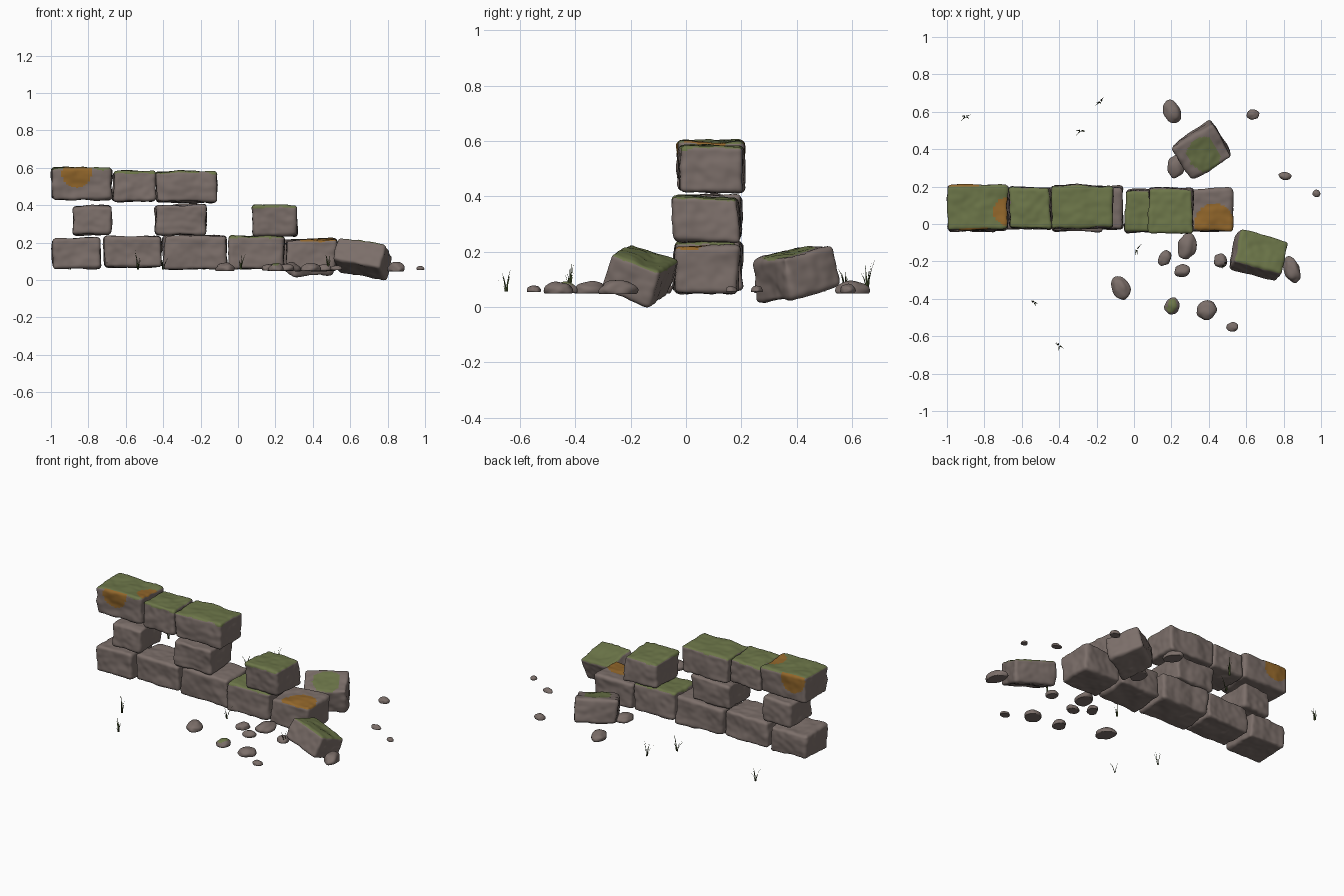
import bpy, bmesh, math, random
from mathutils import Vector, Euler, noise

if "Cube" in bpy.data.objects:
    bpy.data.objects.remove(bpy.data.objects["Cube"])

random.seed(7)


def material(name, rgb):
    m = bpy.data.materials.new(name)
    m.diffuse_color = (*rgb, 1)
    m.use_nodes = True
    m.node_tree.nodes["Principled BSDF"].inputs["Base Color"].default_value = m.diffuse_color
    return m


STONE = material("stone", (0.200, 0.158, 0.143))
MOSS = material("moss", (0.150, 0.180, 0.066))
LICHEN = material("orange_lichen", (0.290, 0.135, 0.024))
GRASS = material("grass", (0.040, 0.058, 0.016))


def finish(bm, name, mats, loc=(0, 0, 0), rot=(0, 0, 0), angle=40):
    me = bpy.data.meshes.new(name)
    bm.to_mesh(me)
    bm.free()
    for m in mats:
        me.materials.append(m)
    ob = bpy.data.objects.new(name, me)
    ob.location = loc
    ob.rotation_euler = [math.radians(a) for a in rot]
    bpy.context.collection.objects.link(ob)
    bpy.ops.object.select_all(action='DESELECT')
    ob.select_set(True)
    bpy.context.view_layer.objects.active = ob
    bpy.ops.object.shade_smooth_by_angle(angle=math.radians(angle))
    return ob


def block(name, centre, half, rot=(0, 0, 0), moss=None, lichen=(), seed=0):
    """Weathered block. moss: None, 'top' or (x, y, radius) on its top.
    lichen: (side, u, v, radius) discs in block space; side is an axis name."""
    bm = bmesh.new()
    bmesh.ops.create_cube(bm, size=2)
    bmesh.ops.subdivide_edges(bm, edges=bm.edges[:], cuts=24, use_grid_fill=True)
    h = Vector(half)
    r = 0.018
    off = Vector((seed * 3.7, seed * 1.9, seed * 5.3))
    jitter = {(i, j, k): Vector([random.uniform(-0.014, 0.002) for _ in range(3)])
              for i in (0, 1) for j in (0, 1) for k in (0, 1)}
    for v in bm.verts:
        c = v.co.copy()
        p = Vector([c[i] * h[i] for i in range(3)])
        # rounded edges
        inner = Vector([max(-h[i] + r, min(h[i] - r, p[i])) for i in range(3)])
        n = (p - inner).normalized()
        p = inner + n * r
        # chipped, uneven corners
        t = (c + Vector((1, 1, 1))) / 2
        for (i, j, k), d in jitter.items():
            w = (t.x if i else 1 - t.x) * (t.y if j else 1 - t.y) * (t.z if k else 1 - t.z)
            p += w * Vector([d[a] * (1 if (i, j, k)[a] else -1) for a in range(3)])
        # broad waves and fine roughness
        p += n * (0.010 * noise.noise(p * 9 + off) + 0.004 * noise.noise(p * 28 + off))
        v.co = p
    bm.normal_update()
    for f in bm.faces:
        p = f.calc_center_median()
        n = f.normal
        if moss == 'top':
            drip = 0.012 + 0.022 * noise.noise(p * 14 + off)
            if n.z > 0.6 or (p.z > h.z - drip and n.z > -0.2):
                f.material_index = 1
        elif moss and n.z > 0.5:
            wobble = 0.03 * noise.noise(p * 15 + off)
            if math.hypot(p.x - moss[0], p.y - moss[1]) < moss[2] + wobble:
                f.material_index = 1
        for side, u, w, rad in lichen:
            facing, a, b = {'front': (-n.y, p.x, p.z), 'back': (n.y, p.x, p.z),
                            'top': (n.z, p.x, p.y)}[side]
            if facing > 0.45 and math.hypot(a - u, b - w) < rad:
                f.material_index = 2
    return finish(bm, name, (STONE, MOSS, LICHEN), centre, rot)


def wall_block(name, x0, x1, y0, y1, z0, z1, **kw):
    block(name, ((x0 + x1) / 2, (y0 + y1) / 2, (z0 + z1) / 2),
          ((x1 - x0) / 2, (y1 - y0) / 2, (z1 - z0) / 2), **kw)


# Bottom course
wall_block("bottom_block_1", -1, -0.727, -0.045, 0.20, 0.055, 0.230, seed=1)
wall_block("bottom_block_2", -0.722, -0.407, -0.035, 0.20, 0.06, 0.240, seed=2)
wall_block("bottom_block_3", -0.405, -0.058, -0.035, 0.205, 0.055, 0.240, seed=3)
wall_block("bottom_block_4", -0.056, 0.25, -0.05, 0.19, 0.055, 0.240, moss='top', seed=4)
wall_block("bottom_block_5", 0.248, 0.53, -0.045, 0.195, 0.05, 0.222, seed=5,
           lichen=[('top', 0.04, -0.07, 0.105)])

# Middle course
wall_block("middle_block_1", -0.89, -0.672, -0.04, 0.20, 0.232, 0.405, seed=6)
wall_block("middle_block_2", -0.445, -0.168, -0.045, 0.205, 0.232, 0.408, seed=7)
wall_block("middle_block_3", 0.076, 0.32, -0.05, 0.195, 0.232, 0.405, moss='top', seed=8)

# Top course
wall_block("top_block_1", -1, -0.675, -0.035, 0.21, 0.422, 0.605, moss='top', seed=9,
           lichen=[('front', -0.025, 0.06, 0.08), ('back', -0.07, 0.06, 0.085),
                   ('top', 0.16, -0.02, 0.075)])
wall_block("top_block_2", -0.672, -0.443, -0.035, 0.205, 0.417, 0.588, moss='top', seed=10)
wall_block("top_block_3", -0.442, -0.105, -0.035, 0.212, 0.407, 0.585, moss='top', seed=11)

# Fallen blocks
block("fallen_block_front", (0.665, -0.17, 0.117), (0.138, 0.10, 0.078),
      (-20, 9, -15), 'top', seed=12)
block("fallen_block_back", (0.36, 0.395, 0.118), (0.135, 0.108, 0.08),
      (12, -2, 31), (0.0, -0.01, 0.09), seed=13)

# Rubble: x, y, half width, half depth, turn, height
RUBBLE = [
    (0.205, 0.60, 0.046, 0.062, 25, 0.045), (0.635, 0.585, 0.033, 0.028, 0, 0.03),
    (0.225, 0.31, 0.045, 0.062, -15, 0.04), (0.808, 0.256, 0.034, 0.021, -5, 0.022),
    (0.975, 0.163, 0.021, 0.019, 0, 0.02), (0.283, -0.12, 0.050, 0.070, -15, 0.045),
    (0.163, -0.183, 0.032, 0.044, -30, 0.035), (0.257, -0.25, 0.042, 0.033, 10, 0.035),
    (0.462, -0.195, 0.034, 0.038, 20, 0.035), (0.203, -0.44, 0.038, 0.046, -20, 0.04),
    (0.39, -0.46, 0.056, 0.050, 30, 0.042), (0.526, -0.55, 0.032, 0.025, 0, 0.024),
    (-0.072, -0.342, 0.046, 0.066, 25, 0.045), (0.845, -0.245, 0.044, 0.070, 20, 0.05),
]
for i, (x, y, a, b, turn, height) in enumerate(RUBBLE):
    bm = bmesh.new()
    bmesh.ops.create_icosphere(bm, subdivisions=4, radius=1)
    for v in bm.verts:
        k = 1 + 0.16 * noise.noise(v.co * 1.3 + Vector((i * 4.1, 0, 0)))
        c = v.co * k
        v.co = (c.x * a, c.y * b, max(c.z, -0.35) * height * 0.75)
    bm.normal_update()
    if i == 9:  # one mossy stone
        for f in bm.faces:
            if f.normal.z > 0.75:
                f.material_index = 1
    finish(bm, f"rubble_{i + 1}", (STONE, MOSS), (x, y, 0.06), (0, 0, turn))

# Grass tufts: x, y, height, lean direction
TUFTS = [(-0.90, 0.575, 0.10, 0), (-0.18, 0.655, 0.12, 60), (-0.285, 0.50, 0.10, 20),
         (-0.535, -0.42, 0.11, -20), (-0.40, -0.65, 0.08, 120),
         (0.015, -0.135, 0.085, 70), (0.482, -0.215, 0.11, 80)]
for i, (x, y, height, lean) in enumerate(TUFTS):
    bm = bmesh.new()
    for j in range(6):
        ang = math.radians(lean + (j % 2) * 180 + random.uniform(-45, 45))
        out = Vector((math.cos(ang), math.sin(ang), 0))
        side = Vector((-out.y, out.x, 0)) * 0.0045
        tall = height * random.uniform(0.5, 1.0)
        reach = random.uniform(0.01, 0.035)
        rows = []
        for s in (0, 0.35, 0.7, 1):
            mid = out * (0.004 + reach * s * s) + Vector((0, 0, tall * s))
            w = side * (1.05 - s)
            rows.append((bm.verts.new(mid - w), bm.verts.new(mid + w)))
        for lo, hi in zip(rows, rows[1:]):
            bm.faces.new((lo[0], lo[1], hi[1], hi[0]))
    finish(bm, f"grass_tuft_{i + 1}", (GRASS,), (x, y, 0.055))
